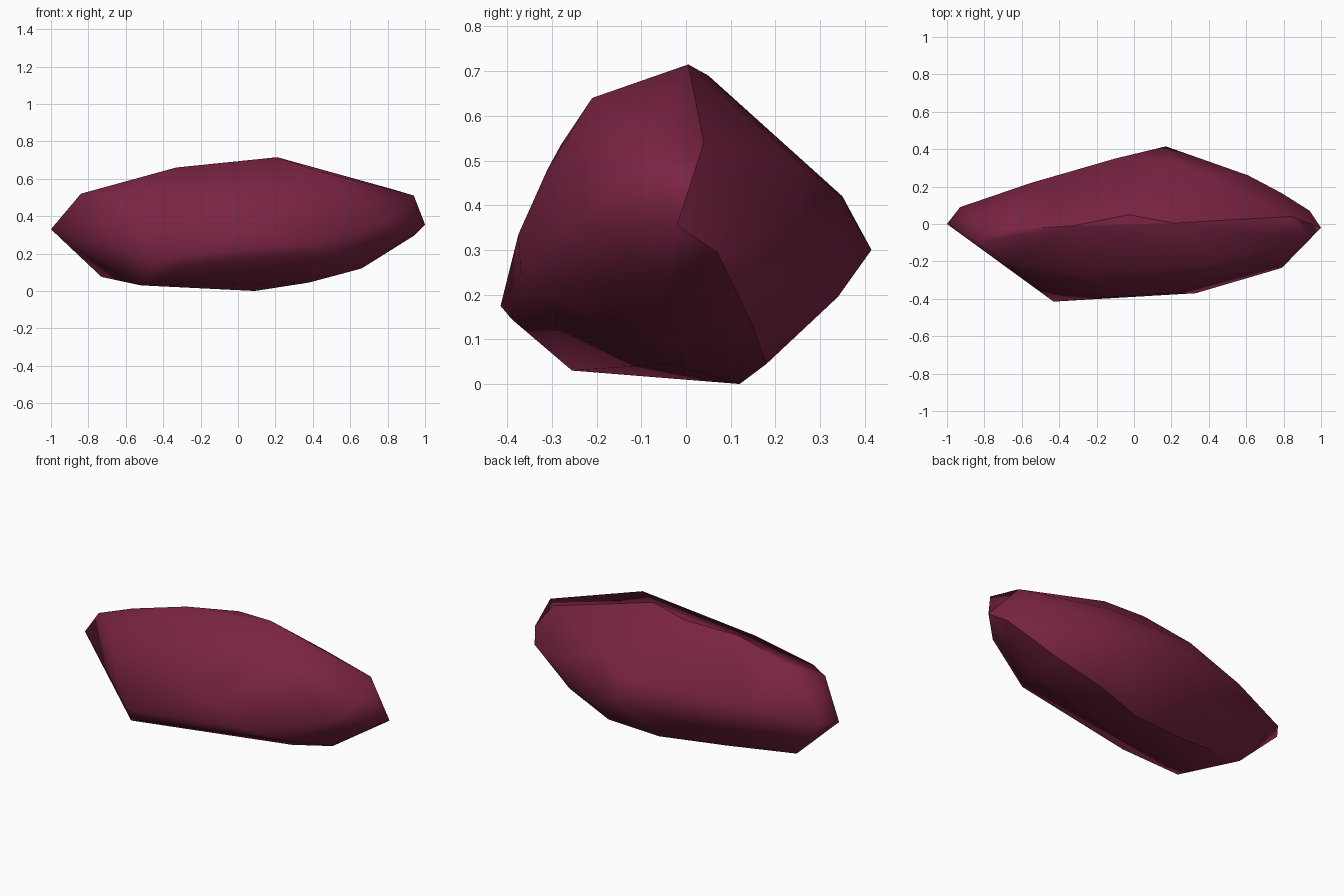
import bpy, bmesh
from mathutils import Vector

if "Cube" in bpy.data.objects:
    bpy.data.objects.remove(bpy.data.objects["Cube"])

# Corner points of the stone, grouped by zone; the hull joins them
ridge = [(-1, 0, .33), (-.67, -.03, .565), (-.33, -.01, .66), (-.03, .05, .69),
         (.21, .005, .715), (.84, .04, .54), (1, -.02, .355)]
keel = [(1, -.02, .355), (.94, .07, .295), (.66, .145, .14), (.38, .18, .045),
        (.09, .12, 0), (-.3, .06, .028), (-.73, .01, .075)]
front = [(-.84, -.1, .52), (-.69, -.2, .51), (-.25, -.28, .535), (.43, -.21, .64),
         (.94, -.077, .51), (.15, -.31, .48), (.1, -.375, .335), (-.43, -.415, .175),
         (-.25, -.39, .145), (.33, -.37, .25), (.52, -.31, .21), (.79, -.235, .37)]
back = [(-.93, .09, .33), (-.55, .22, .39), (-.1, .35, .42), (.17, .415, .30),
        (.2, .345, .42), (.39, .26, .49), (.61, .26, .38), (.79, .165, .38),
        (.37, .34, .195)]
base = [(-.52, -.255, .03), (-.1, .08, .02), (.38, -.04, .045),
        (.66, -.06, .12), (.84, -.05, .24)]

# Faceted stone body
bm = bmesh.new()
for p in ridge + keel[1:] + front + back + base:
    bm.verts.new(p)
bmesh.ops.convex_hull(bm, input=bm.verts[:])
loose = [v for v in bm.verts if not v.link_faces]
bmesh.ops.delete(bm, geom=loose, context='VERTS')
bmesh.ops.recalc_face_normals(bm, faces=bm.faces[:])


def on_line(vert, line):
    return any((vert.co - Vector(p)).length < 1e-4 for p in line)


# Smooth skin, with sharp edges only along the top ridge and the keel
for f in bm.faces:
    f.smooth = True
for e in bm.edges:
    e.smooth = not any(all(on_line(v, line) for v in e.verts) for line in (ridge, keel))

mesh = bpy.data.meshes.new("stone")
bm.to_mesh(mesh)
bm.free()
stone = bpy.data.objects.new("stone", mesh)
bpy.context.collection.objects.link(stone)

# Dark wine-red colour
mat = bpy.data.materials.new("wine red stone")
mat.diffuse_color = (.19, .017, .055, 1)
mat.use_nodes = True
mat.node_tree.nodes["Principled BSDF"].inputs["Base Color"].default_value = mat.diffuse_color
mesh.materials.append(mat)
